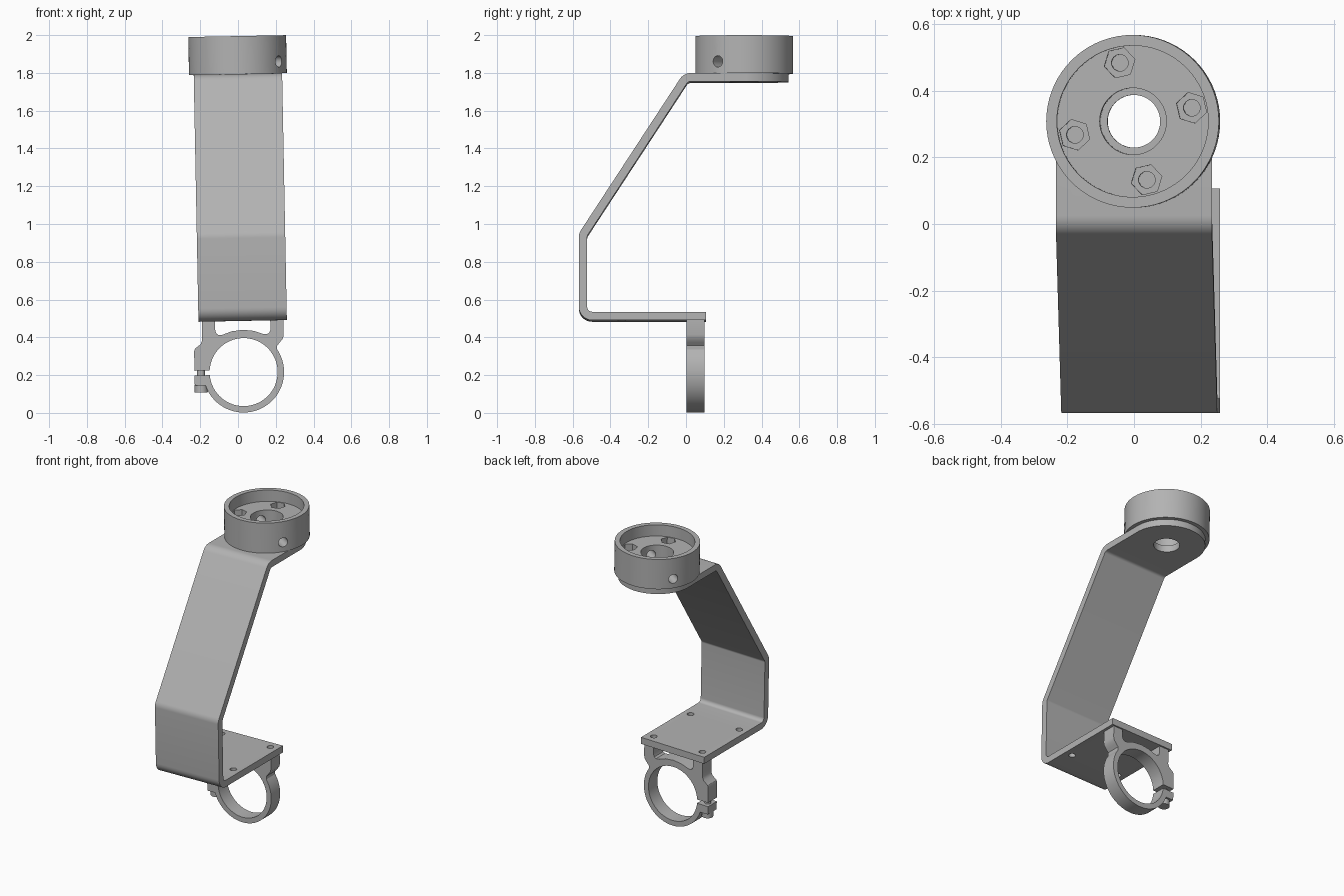
import bpy, bmesh, math
from mathutils import Matrix, Vector

if "Cube" in bpy.data.objects:
    bpy.data.objects.remove(bpy.data.objects["Cube"], do_unlink=True)

steel = bpy.data.materials.new("grey metal")
steel.use_nodes = True
GREY = (0.45, 0.45, 0.45, 1)
steel.diffuse_color = GREY
steel.node_tree.nodes["Principled BSDF"].inputs["Base Color"].default_value = GREY

# whole assembly leans slightly sideways
LEAN = Matrix.Translation((0.034, 0, 0)) @ Matrix.Rotation(math.radians(-1.1), 4, 'Y')
CUP_Y = 0.308
PLATE_TOP, FLOOR, RIM = 1.795, 1.92, 1.995


def make(name, bm):
    bmesh.ops.recalc_face_normals(bm, faces=bm.faces)
    mesh = bpy.data.meshes.new(name)
    bm.to_mesh(mesh)
    bm.free()
    mesh.materials.append(steel)
    obj = bpy.data.objects.new(name, mesh)
    bpy.context.collection.objects.link(obj)
    return obj


def prism(name, points, direction):
    """Extrude a closed outline of 3D points."""
    bm = bmesh.new()
    face = bm.faces.new([bm.verts.new(p) for p in points])
    geo = bmesh.ops.extrude_face_region(bm, geom=[face])["geom"]
    bmesh.ops.translate(bm, vec=direction, verts=[v for v in geo if isinstance(v, bmesh.types.BMVert)])
    return make(name, bm)


def rod(name, centre, radius, length, sides=32, turn=Matrix()):
    bm = bmesh.new()
    bmesh.ops.create_cone(bm, cap_ends=True, segments=sides, radius1=radius, radius2=radius,
                          depth=length, matrix=Matrix.Translation(centre) @ turn)
    return make(name, bm)


def boolean(obj, cutters, operation='DIFFERENCE'):
    bpy.context.view_layer.objects.active = obj
    for cutter in cutters:
        mod = obj.modifiers.new("cut", 'BOOLEAN')
        mod.operation, mod.object, mod.solver = operation, cutter, 'EXACT'
        bpy.ops.object.modifier_apply(modifier=mod.name)
        bpy.data.objects.remove(cutter, do_unlink=True)


def arc(cx, cy, r, start, end, steps):
    angles = [math.radians(start + (end - start) * i / steps) for i in range(steps + 1)]
    return [(cx + r * math.cos(a), cy + r * math.sin(a)) for a in angles]


def bent_strip(path, radius, thick, steps=8):
    """Outline of a constant-thickness strip with rounded bends."""
    pts = [Vector(p) for p in path]
    left, right = [], []

    def add(p, d):
        n = Vector((-d.y, d.x)) * thick / 2
        left.append(p + n)
        right.append(p - n)

    add(pts[0], (pts[1] - pts[0]).normalized())
    for a, b, c in zip(pts, pts[1:], pts[2:]):
        d1, d2 = (b - a).normalized(), (c - b).normalized()
        turn = math.atan2(d1.x * d2.y - d1.y * d2.x, d1.dot(d2))
        side = math.copysign(1, turn)
        start = b - d1 * radius * math.tan(abs(turn) / 2)
        hub = start + Vector((-d1.y, d1.x)) * radius * side
        for i in range(steps + 1):
            m = Matrix.Rotation(turn * i / steps, 2)
            add(hub + m @ (start - hub), m @ d1)
    add(pts[-1], (pts[-1] - pts[-2]).normalized())
    return left + right[::-1]


parts = []

# bent bracket, with a round end under the cup
HALF = 0.234
outline = bent_strip([(0.107, 0.509), (-0.545, 0.509), (-0.545, 0.94), (0, 1.773), (0.7, 1.773)], 0.047, 0.044)
bracket = prism("bent_bracket", [(-HALF, y, z) for y, z in outline], (2 * HALF, 0, 0))
plan = [(-HALF - 0.0005, -1), (HALF + 0.0005, -1)] + arc(0, CUP_Y, HALF + 0.0005, 0, 180, 48)
boolean(bracket, [prism("round_end_cutter", [(x, y, -1) for x, y in plan], (0, 0, 4))], 'INTERSECT')
holes = [rod("hole_cutter", (0, CUP_Y, 1.77), 0.079, 0.2, 48)]
holes += [rod("hole_cutter", (x, y, 0.5), 0.021, 0.2, 24) for x in (-0.18, 0.18) for y in (0.05, -0.34)]
boolean(bracket, holes)
parts.append(bracket)

# round cup, turned from a profile
section = [(0.1, PLATE_TOP), (0.259, PLATE_TOP), (0.259, RIM), (0.227, RIM), (0.227, FLOOR), (0.1, FLOOR)]
bm = bmesh.new()
verts = [bm.verts.new((r, CUP_Y, z)) for r, z in section]
edges = [bm.edges.new((verts[i - 1], verts[i])) for i in range(len(verts))]
bmesh.ops.spin(bm, geom=verts + edges, cent=(0, CUP_Y, 0), axis=(0, 0, 1), angle=math.tau, steps=72)
bmesh.ops.remove_doubles(bm, verts=bm.verts, dist=0.0001)
cup = make("round_cup", bm)

# cross hole, and four hexagonal nut pockets with bolt holes
cross = Matrix.Rotation(math.radians(-32.7), 4, 'Z') @ Matrix.Rotation(math.pi / 2, 4, 'Y')
cutters = [rod("cross_hole_cutter", (0, CUP_Y, 1.857), 0.03, 0.7, 32, cross)]
for k in range(4):
    a = math.radians(13 + 90 * k)
    x, y = 0.18 * math.cos(a), CUP_Y + 0.18 * math.sin(a)
    spin = Matrix.Rotation(a, 4, 'Z')
    cutters.append(rod("pocket_cutter", (x, y, FLOOR), 0.047, 0.09, 6, spin))
    cutters.append(rod("bolt_hole_cutter", (x, y, FLOOR), 0.025, 0.24, 24))
boolean(cup, cutters)
parts.append(cup)

# split tube clamp under the bracket
CZ, R_OUT, R_IN, FOOT = 0.216, 0.214, 0.18, 0.488
clamp_outline = [(0.216, FOOT), (0.216, 0.41), (0.211, 0.39), (0.195, 0.37), (0.18, 0.353)]
clamp_outline += arc(0, CZ, R_OUT, 33, -162, 56)
clamp_outline += [(-0.26, 0.15), (-0.26, 0.202)]
clamp_outline += arc(0, CZ, R_IN, -176, 176, 80)
clamp_outline += [(-0.26, 0.228), (-0.26, 0.33), (-0.255, 0.345), (-0.225, 0.368), (-0.216, 0.388), (-0.216, FOOT)]
window = [(-0.146, FOOT), (-0.146, 0.437), (-0.14, 0.422), (-0.127, 0.414), (-0.11, 0.415), (-0.06, 0.433)]
clamp_outline += window + [(0, 0.44)] + [(-x, z) for x, z in reversed(window)]
parts.append(prism("tube_clamp", [(x, 0.003, z) for x, z in clamp_outline], (0, 0.094, 0)))

# clamp screw
parts.append(rod("screw_shaft", (-0.226, 0.05, 0.19), 0.021, 0.12, 24))
parts.append(rod("screw_head", (-0.226, 0.05, 0.134), 0.035, 0.042, 32))

# lean and shade every part
bpy.ops.object.select_all(action='DESELECT')
for obj in parts:
    obj.data.transform(LEAN)
    obj.select_set(True)
bpy.context.view_layer.objects.active = bracket
bpy.ops.object.shade_smooth_by_angle(angle=math.radians(30))
